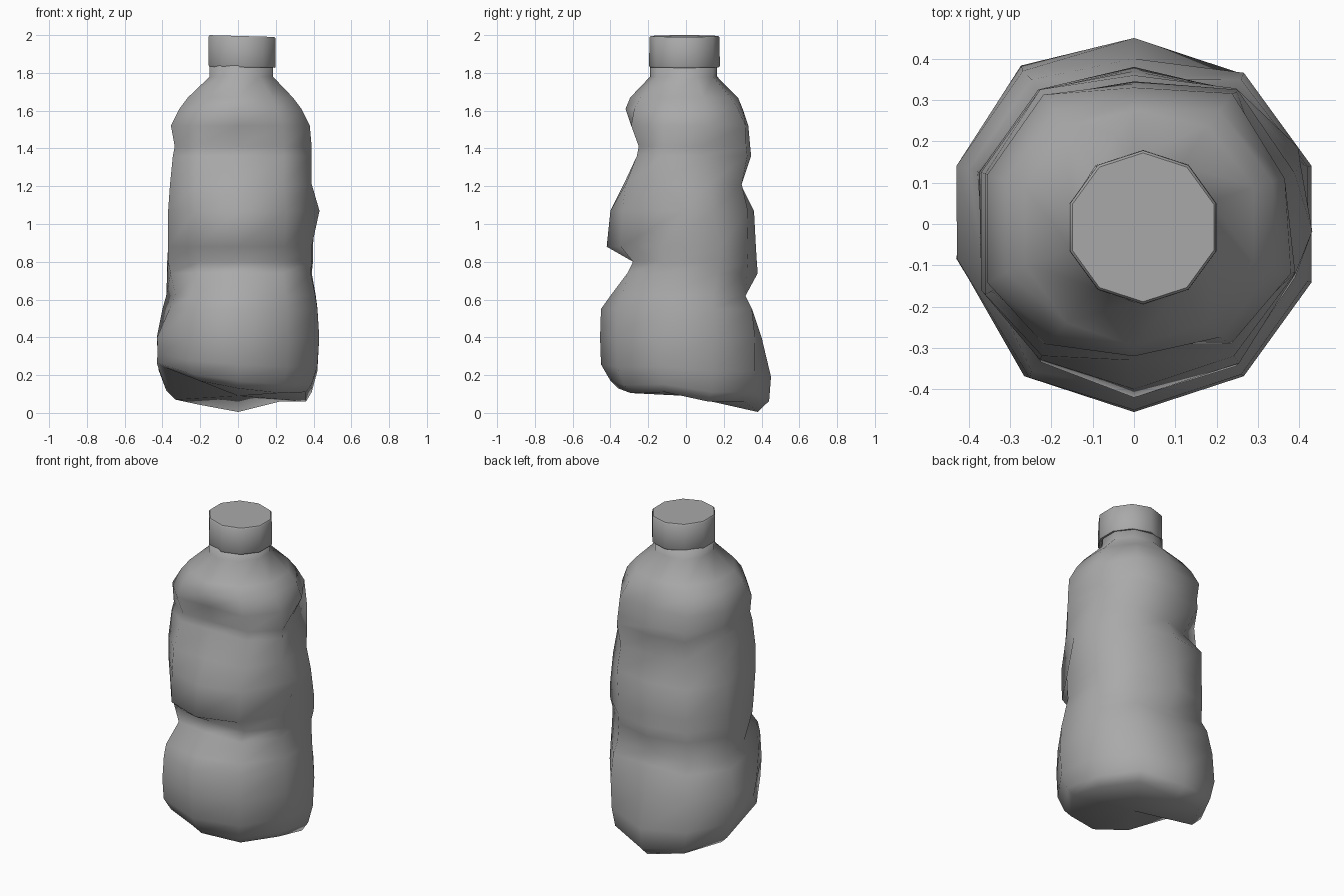
import bpy, bmesh
from math import sin, cos, radians, exp

default = bpy.data.objects.get("Cube")
if default:
    bpy.data.objects.remove(default, do_unlink=True)

SIDES = 10
ANGLES = [radians(90 + 36 * k) for k in range(SIDES)]
# Corner numbers, starting from the back and going round by the right
(BACK, BACK_RIGHT, RIGHT_REAR, RIGHT_FORE, FRONT_RIGHT,
 FRONT, FRONT_LEFT, LEFT_FORE, LEFT_REAR, BACK_LEFT) = range(SIDES)

grey = bpy.data.materials.new("grey_plastic")
grey.use_nodes = True
colour = (0.4, 0.4, 0.4, 1)
grey.diffuse_color = colour
grey.node_tree.nodes["Principled BSDF"].inputs["Base Color"].default_value = colour

# Crumpled outline: height, then extent to right, left, front and back
BODY = [
    (0.06, 0.33, 0.36, 0.36, 0.38),
    (0.11, 0.38, 0.39, 0.40, 0.44),
    (0.22, 0.42, 0.42, 0.45, 0.45),
    (0.40, 0.43, 0.43, 0.455, 0.40),
    (0.55, 0.40, 0.42, 0.45, 0.35),
    (0.62, 0.38, 0.41, 0.40, 0.315),
    (0.74, 0.375, 0.385, 0.31, 0.38),
    (0.80, 0.375, 0.39, 0.28, 0.375),
    (0.88, 0.37, 0.39, 0.42, 0.37),
    (1.07, 0.37, 0.40, 0.40, 0.36),
    (1.21, 0.36, 0.39, 0.33, 0.29),
    (1.36, 0.345, 0.39, 0.26, 0.345),
    (1.41, 0.335, 0.39, 0.25, 0.34),
    (1.52, 0.355, 0.38, 0.29, 0.33),
    (1.61, 0.31, 0.335, 0.32, 0.30),
    (1.67, 0.265, 0.29, 0.295, 0.275),
    (1.78, 0.15, 0.185, 0.19, 0.165),
    (1.84, 0.15, 0.185, 0.19, 0.165),
]
# Height of each base corner
BASE = [0.005, 0.045, 0.07, 0.24, 0.17, 0.13, 0.105, 0.11, 0.06, 0.06]
# Local dents: corner, height, spread, depth (negative bulges out), shift in y
DENTS = [
    (RIGHT_FORE, 0.62, 0.12, 0.13, 0),
    (RIGHT_FORE, 0.06, 0.10, -0.17, 0),
    (RIGHT_FORE, 0.25, 0.25, 0, 0.08),
    (RIGHT_FORE, 1.25, 0.30, 0, -0.05),
    (FRONT_RIGHT, 0.78, 0.07, 0.12, 0),
    (FRONT_RIGHT, 0.61, 0.06, -0.06, 0),
    (FRONT_LEFT, 1.00, 0.12, -0.04, 0),
    (LEFT_FORE, 1.06, 0.07, -0.08, 0.12),
    (LEFT_REAR, 0.86, 0.20, -0.02, 0.06),
    (LEFT_REAR, 1.40, 0.10, 0.17, -0.02),
    (BACK_LEFT, 1.35, 0.15, -0.04, 0),
    (BACK_RIGHT, 1.22, 0.08, 0.22, 0),
    (BACK_RIGHT, 0.15, 0.20, -0.06, 0),
]


def body_point(k, row):
    z, right, left, front, back = row
    a = ANGLES[k]
    x = cos(a) / cos(radians(18)) * (left if cos(a) > 0 else right)
    # Pressed-in areas are flattened across the front or back
    limit = back if sin(a) > 0 else front
    round_y = sin(a) * max(limit, (left + right) / 2 / cos(radians(18)))
    y = max(-limit, min(limit, round_y))
    for corner, height, spread, depth, shift in DENTS:
        if corner == k:
            weight = exp(-((z - height) / spread) ** 2)
            x, y = x * (1 - depth * weight), y * (1 - depth * weight) + shift * weight
    lift = max(0, (0.40 - z) / 0.34)
    return x, y, z + (BASE[k] - 0.06) * lift


def loft(name, rings, bottom, top):
    """Skin a stack of rings and close both ends with fans."""
    bm = bmesh.new()
    loops = [[bm.verts.new(p) for p in ring] for ring in rings]
    for low, high in zip(loops, loops[1:]):
        for k in range(SIDES):
            n = (k + 1) % SIDES
            bm.faces.new((low[k], low[n], high[n], high[k]))
    for loop, centre in ((loops[0], bottom), (loops[-1], top)):
        hub = bm.verts.new(centre)
        for k in range(SIDES):
            bm.faces.new((loop[k], loop[(k + 1) % SIDES], hub))
    bmesh.ops.recalc_face_normals(bm, faces=bm.faces)
    mesh = bpy.data.meshes.new(name)
    bm.to_mesh(mesh)
    bm.free()
    mesh.materials.append(grey)
    obj = bpy.data.objects.new(name, mesh)
    bpy.context.collection.objects.link(obj)
    return obj


def smooth(obj, angle):
    bpy.ops.object.select_all(action="DESELECT")
    obj.select_set(True)
    bpy.context.view_layer.objects.active = obj
    bpy.ops.object.shade_smooth_by_angle(angle=radians(angle))


# Body with shoulder, neck and tilted base
body = loft("bottle_body",
            [[body_point(k, row) for k in range(SIDES)] for row in BODY],
            (0.0, 0.0, 0.09), (0.02, -0.01, 1.84))
smooth(body, 120)

# Slightly tilted screw cap
CX, CY = 0.022, -0.008


def cap_ring(radius, z, tilt):
    return [(CX + radius * cos(a), CY + radius * sin(a), z - tilt * cos(a))
            for a in ANGLES]


cap = loft("bottle_cap",
           [cap_ring(0.183, 1.83, 0.003), cap_ring(0.187, 1.838, 0.003),
            cap_ring(0.186, 1.988, 0.005), cap_ring(0.180, 1.995, 0.005)],
           (CX, CY, 1.83), (CX, CY, 1.995))
smooth(cap, 40)
